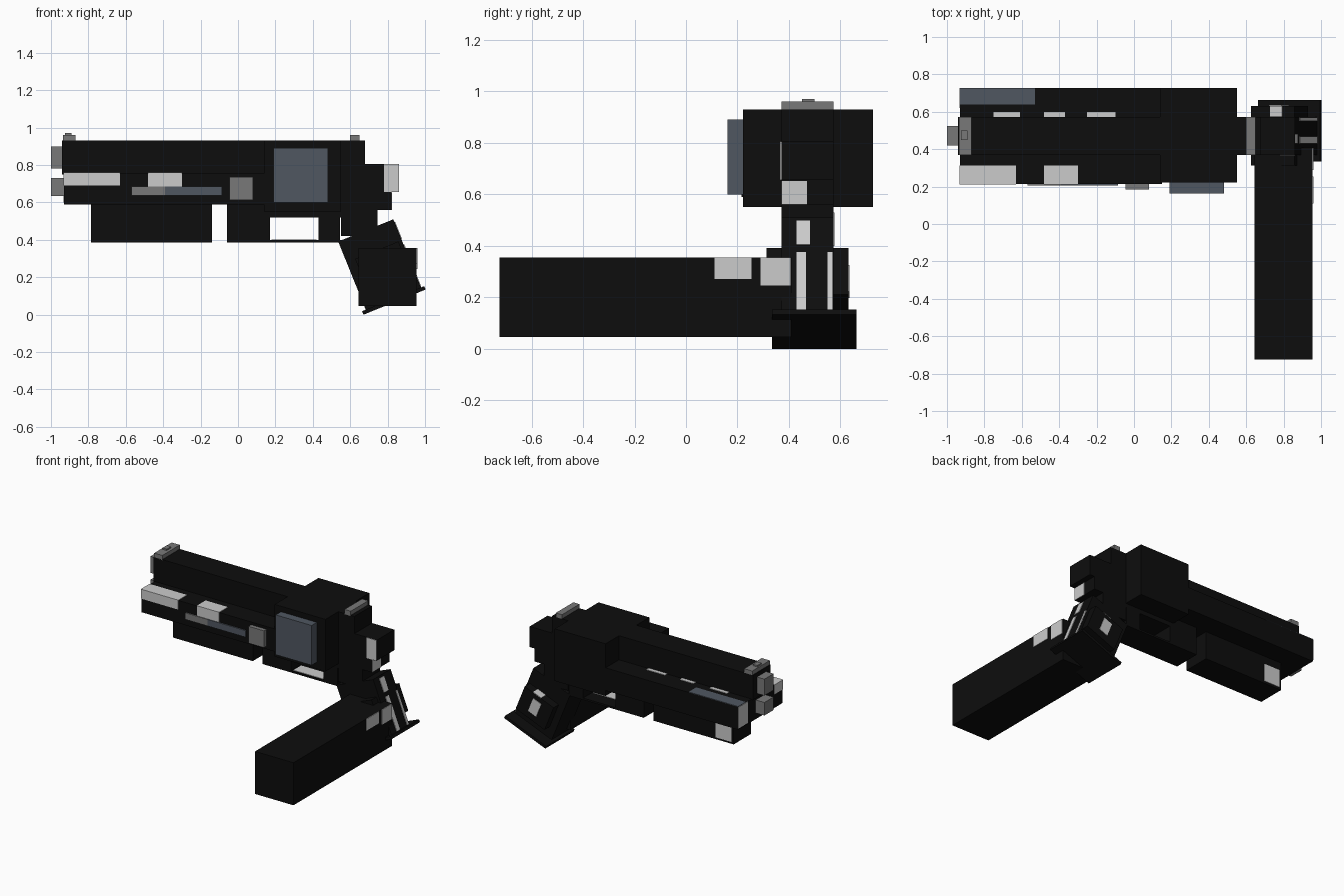
import bpy, math
from mathutils import Matrix, Vector


def material(name, rgb):
    m = bpy.data.materials.new(name)
    m.diffuse_color = (*rgb, 1)
    return m


BLACK = material("black", (0.004, 0.004, 0.004))
GREY = material("mid grey", (0.19, 0.19, 0.19))
LIGHT = material("light grey", (0.6, 0.6, 0.6))
SLATE = material("slate", (0.08, 0.095, 0.12))


def box(name, x, y, z, mat=BLACK):
    """Axis-aligned block from (min, max) ranges."""
    bpy.ops.mesh.primitive_cube_add(size=1)
    o = bpy.context.object
    o.name = name
    o.data.transform(Matrix.Diagonal((x[1] - x[0], y[1] - y[0], z[1] - z[0], 1)))
    o.location = [(r[0] + r[1]) / 2 for r in (x, y, z)]
    o.data.materials.append(mat)
    return o


TILT = math.radians(-22)
ROT = Matrix.Rotation(TILT, 4, 'Y')
GRIP = Vector((0.76, 0, 0.26))


def grip_box(name, u, y, w, mat=BLACK):
    """Block in the tilted grip frame: u across, w along the grip."""
    o = box(name, u, y, w, mat)
    o.location = GRIP + ROT @ o.location
    o.rotation_euler = (0, TILT, 0)
    return o


MID = (0.37, 0.572)      # width of the slim central parts
WIDE = (0.215, 0.727)    # width of the broad frame
E = 0.004                # plate thickness

# Slide, frame and receiver
box("slide", (-0.94, 0.68), MID, (0.75, 0.93))
box("frame", (-0.93, 0.15), WIDE, (0.59, 0.755))
box("receiver_block", (0.14, 0.55), (0.222, 0.727), (0.55, 0.93))
box("slide_rear", (0.54, 0.68), MID, (0.59, 0.76))
box("under_rail", (-0.785, -0.14), MID, (0.385, 0.60))
box("rear_post", (0.55, 0.745), MID, (0.42, 0.60))
box("tang", (0.67, 0.82), MID, (0.56, 0.805))
box("hammer", (0.78, 0.86), MID, (0.655, 0.805))
box("hammer_side_plate", (0.78, 0.86), (MID[0] - E, MID[0]), (0.655, 0.805), LIGHT)
box("tang_back_plate", (0.82, 0.82 + E), (0.37, 0.47), (0.56, 0.652), LIGHT)

# Trigger guard around an open window
box("guard_front", (-0.06, 0.17), MID, (0.385, 0.60))
box("guard_top", (0.16, 0.56), MID, (0.518, 0.60))
box("guard_bottom", (0.16, 0.56), MID, (0.385, 0.398))
box("guard_floor_plate", (0.18, 0.42), (0.38, 0.47), (0.398, 0.401), LIGHT)
box("trigger", (0.43, 0.545), MID, (0.39, 0.53))

# Barrel, guide rod and sights
box("barrel", (-1.0, -0.93), (0.42, 0.525), (0.78, 0.90), GREY)
box("guide_rod", (-1.0, -0.92), (0.42, 0.525), (0.635, 0.73), GREY)
box("front_sight", (-0.935, -0.87), MID, (0.925, 0.96), GREY)
box("front_sight_bead", (-0.925, -0.89), (0.45, 0.50), (0.955, 0.97), GREY)
box("rear_sight", (0.60, 0.65), MID, (0.925, 0.96), GREY)

# Controls on the side
box("side_cover", (0.19, 0.48), (0.162, 0.23), (0.60, 0.89), SLATE)
box("side_button", (-0.045, 0.08), (0.185, 0.22), (0.612, 0.735), GREY)
box("slide_lever", (-0.39, -0.085), (0.206, 0.22), (0.637, 0.685), SLATE)
box("slide_lever_end", (-0.57, -0.39), (0.206, 0.22), (0.637, 0.685), GREY)

# Light patches on the frame
for i, (x0, x1) in enumerate([(-0.932, -0.63), (-0.48, -0.30)]):
    box(f"frame_light_{i}", (x0, x1), (WIDE[0] - E, 0.312),
        (0.69 if i == 0 else 0.685, 0.755 + E), LIGHT)
for i, (x0, x1) in enumerate([(-0.75, -0.61), (-0.48, -0.37), (-0.25, -0.10)]):
    box(f"frame_top_strip_{i}", (x0, x1), (0.572, 0.60), (0.755, 0.755 + E), LIGHT)
box("frame_top_patch", (-0.93, -0.53), (0.64, 0.727), (0.755, 0.755 + E), SLATE)
box("frame_front_patch", (-0.93 - E, -0.93), (0.62, 0.727), (0.60, 0.755), LIGHT)
box("rail_side_patch", (-0.77, -0.64), (MID[1], MID[1] + E), (0.40, 0.53), LIGHT)

# Tilted grip with side panels and base plate
grip_box("grip", (-0.159, 0.159), MID, (-0.205, 0.205))
for side, y in (("near", (0.312, 0.372)), ("far", (0.57, 0.632))):
    grip_box(f"grip_panel_{side}", (-0.11, 0.14), y, (-0.11, 0.085))
grip_box("grip_base", (-0.18, 0.178), (0.335, 0.663), (-0.208, -0.188))
grip_box("grip_panel_top_patch", (0.0, 0.07), (0.575, 0.632), (0.085, 0.085 + E), LIGHT)
grip_box("grip_panel_side_patch", (-0.02, 0.05), (0.632, 0.632 + E), (-0.06, 0.05), LIGHT)
for i, y in enumerate([(0.43, 0.467), (0.55, 0.57)]):
    grip_box(f"grip_back_strip_{i}", (0.159, 0.159 + E), y, (-0.185, 0.06), LIGHT)
grip_box("grip_back_top_patch", (0.159, 0.159 + E), (0.43, 0.482), (0.09, 0.19), LIGHT)

# Long block reaching forward from the grip
box("long_block", (0.645, 0.955), (-0.725, 0.41), (0.045, 0.355))
box("block_patch_a", (0.955, 0.955 + E), (0.11, 0.255), (0.27, 0.355), LIGHT)
box("block_patch_b", (0.955, 0.955 + E), (0.29, 0.405), (0.245, 0.355), LIGHT)
